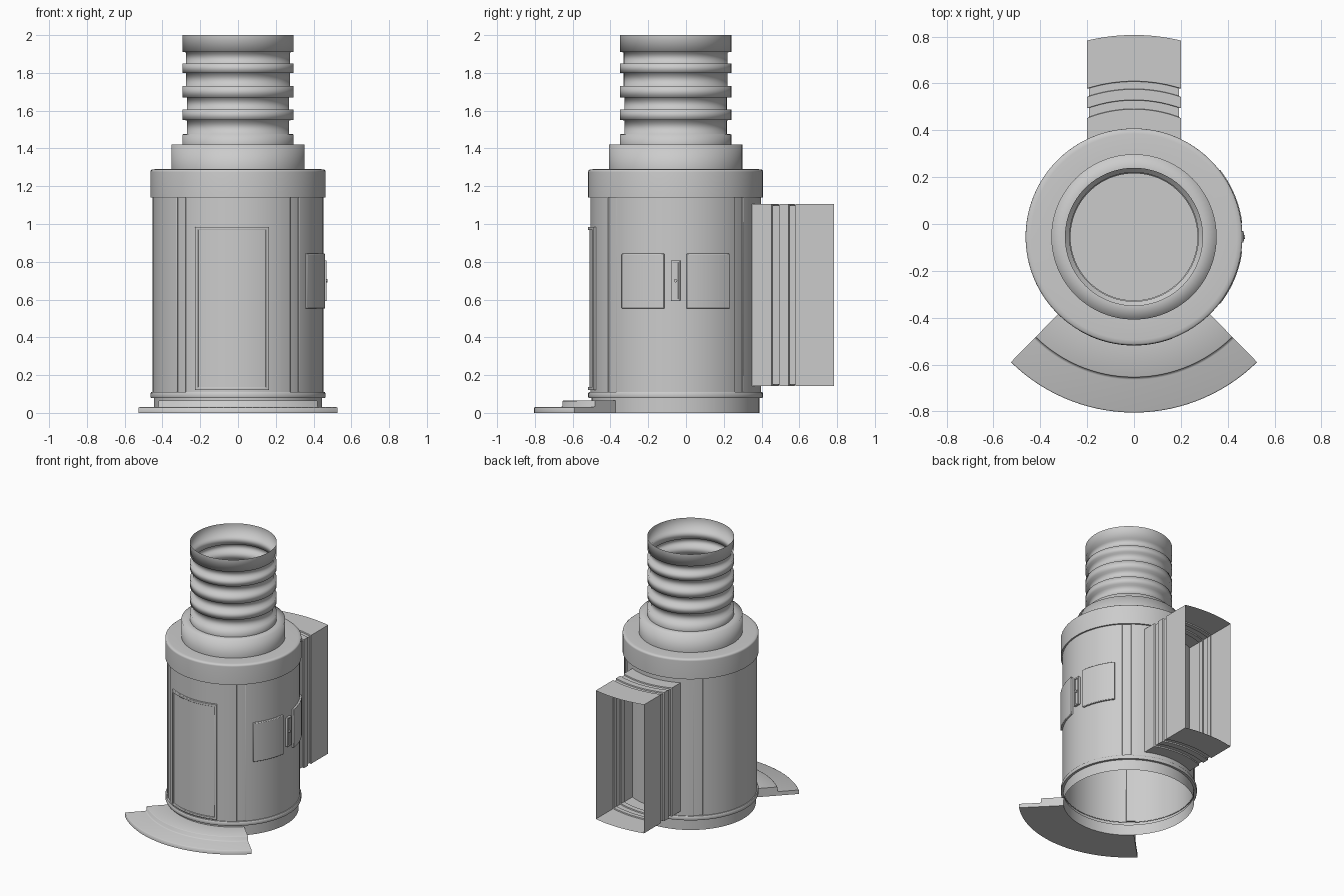
import bpy, bmesh
from math import sin, cos, sqrt, radians, asin, degrees

if "Cube" in bpy.data.objects:
    bpy.data.objects.remove(bpy.data.objects["Cube"])

CY = -0.055   # the round body's axis sits at x=0, y=CY


def finish(name, bm, angle=35, bevel=0):
    bmesh.ops.recalc_face_normals(bm, faces=bm.faces)
    me = bpy.data.meshes.new(name)
    bm.to_mesh(me)
    bm.free()
    ob = bpy.data.objects.new(name, me)
    bpy.context.collection.objects.link(ob)
    if bevel:
        m = ob.modifiers.new("bevel", 'BEVEL')
        m.width, m.segments, m.limit_method = bevel, 2, 'ANGLE'
        m.angle_limit = radians(40)
    bpy.ops.object.select_all(action='DESELECT')
    ob.select_set(True)
    bpy.context.view_layer.objects.active = ob
    bpy.ops.object.shade_smooth_by_angle(angle=radians(angle))
    return ob


def lathe(name, profile, n=96, angle=35):
    bm = bmesh.new()
    rings = []
    for r, z in profile:
        if r == 0:
            rings.append([bm.verts.new((0, CY, z))] * n)
        else:
            rings.append([bm.verts.new((r * cos(radians(360 * i / n)),
                          CY + r * sin(radians(360 * i / n)), z)) for i in range(n)])
    for a, b in zip(rings, rings[1:]):
        for i in range(n):
            j = (i + 1) % n
            bm.faces.new(list(dict.fromkeys((a[i], a[j], b[j], b[i]))))
    return finish(name, bm, angle)


def curved_solid(name, section, a0, a1, bevel=0, angle=35):
    """Closed (r, z) section swept round the body axis, angles in degrees from +x."""
    n = max(1, round(abs(a1 - a0) / 3))
    bm = bmesh.new()
    sec = []
    for i in range(n + 1):
        a = radians(a0 + (a1 - a0) * i / n)
        sec.append([bm.verts.new((r * cos(a), CY + r * sin(a), z)) for r, z in section])
    for s, t in zip(sec, sec[1:]):
        for k in range(len(section)):
            m = (k + 1) % len(section)
            bm.faces.new((s[k], s[m], t[m], t[k]))
    bm.faces.new(sec[0])
    bm.faces.new(sec[-1])
    return finish(name, bm, angle, bevel)


def curved_box(name, r0, r1, a0, a1, z0, z1, bevel=0):
    return curved_solid(name, ((r0, z0), (r1, z0), (r1, z1), (r0, z1)), a0, a1, bevel)


# hollow body shell with foot ring, open underneath
lathe("body", [(0.444, 0), (0.444, 0.08), (0.461, 0.08), (0.463, 0.084),
               (0.463, 0.104), (0.459, 0.11), (0.446, 0.11), (0.446, 1.15)])

# collar, softly shaded over its top edge
lathe("collar", [(0.446, 1.14), (0.463, 1.14), (0.463, 1.145), (0.463, 1.275), (0.462, 1.283),
                 (0.456, 1.288), (0.44, 1.29), (0.353, 1.29)], angle=60)

# neck between body and flexible pipe, with the floor seen down the pipe
lathe("neck", [(0.353, 1.29), (0.353, 1.42), (0.295, 1.42)], angle=100)
lathe("pipe_floor", [(0.295, 1.42), (0, 1.42)])

# ribbed flexible pipe, an open sheet
pipe = [(0.295, 1.42)]
for z0, z1, r in ((1.475, 1.55, 0.271), (1.605, 1.67, 0.271),
                  (1.73, 1.80, 0.275), (1.85, 1.91, 0.275)):
    pipe += [(0.295, z0), (r, z0 + 0.001), (r, z1 - 0.001), (0.295, z1)]
pipe.append((0.295, 2.0))
lathe("flexible_pipe", pipe, angle=100)

# four wall panels separated by narrow vertical grooves
for nm, mid, half in (("front", -90, 38), ("right", 0, 44.5),
                      ("back", 90, 38), ("left", 180, 44.5)):
    curved_box(nm + "_wall_panel", 0.445, 0.452, mid - half, mid + half, 0.10, 1.142, 0.004)

# front door with raised rim
d0 = -90 - degrees(asin(0.225 / 0.457))
d1 = -90 + degrees(asin(0.163 / 0.457))
curved_box("door", 0.447, 0.457, d0 + 1, d1 - 1, 0.125, 0.98)
for z0, z1, nm in ((0.12, 0.138, "bottom"), (0.967, 0.985, "top")):
    curved_box("door_rim_" + nm, 0.447, 0.464, d0, d1, z0, z1, 0.003)
for a, b, nm in ((d0, d0 + 2.4, "left"), (d1 - 2.4, d1, "right")):
    curved_box("door_rim_" + nm, 0.447, 0.464, a, b, 0.12, 0.985, 0.003)

# pair of side hatches
for nm, y0, y1 in (("front", -0.342, -0.116), ("back", 0.004, 0.232)):
    a0, a1 = (degrees(asin((y - CY) / 0.466)) for y in (y0, y1))
    curved_box("side_hatch_" + nm, 0.447, 0.466, a0, a1, 0.552, 0.843, 0.004)

# latch plate, rim and knob between the hatches
curved_box("latch_plate", 0.447, 0.463, -3.1, 3.1, 0.592, 0.808, 0.003)
for s in (-1, 1):
    curved_box("latch_rail", 0.447, 0.469, s * 2.3 - 0.7, s * 2.3 + 0.7, 0.592, 0.808, 0.002)
    z = 0.70 + s * 0.102
    curved_box("latch_end", 0.447, 0.469, -3, 3, z - 0.006, z + 0.006, 0.002)
bpy.ops.mesh.primitive_cylinder_add(vertices=20, radius=0.009, depth=0.02,
                                    location=(0.464, CY, 0.70), rotation=(0, radians(90), 0))
bpy.context.object.name = "latch_knob"

# two-level step in front of the door
curved_solid("front_step", ((0.446, 0), (0.75, 0), (0.75, 0.027), (0.745, 0.03), (0.61, 0.03),
                            (0.60, 0.035), (0.60, 0.062), (0.595, 0.065), (0.446, 0.065)),
             -134.5, -45.5, angle=65)

# rectangular bellows duct at the back, open sheet with concentric ends
bm = bmesh.new()
levels = [(0.447, 0), (0.545, 0), (0.547, 1), (0.583, 1), (0.585, 0),
          (0.63, 0), (0.632, 1), (0.663, 1), (0.665, 0), (0.862, 0)]
N = 16
rings = []
for r, g in levels:
    w, d = 0.2 - 0.008 * g, 0.008 * g
    pts = [(-w + 2 * w * i / N, 1.107 - d) for i in range(N + 1)]
    pts += [(w - 2 * w * i / N, 0.142 + d) for i in range(N + 1)]
    rings.append([bm.verts.new((x, CY + sqrt(r * r - x * x), z)) for x, z in pts])
for a, b in zip(rings, rings[1:]):
    for i in range(len(a)):
        j = (i + 1) % len(a)
        bm.faces.new((a[i], a[j], b[j], b[i]))
finish("back_duct", bm, 30)
